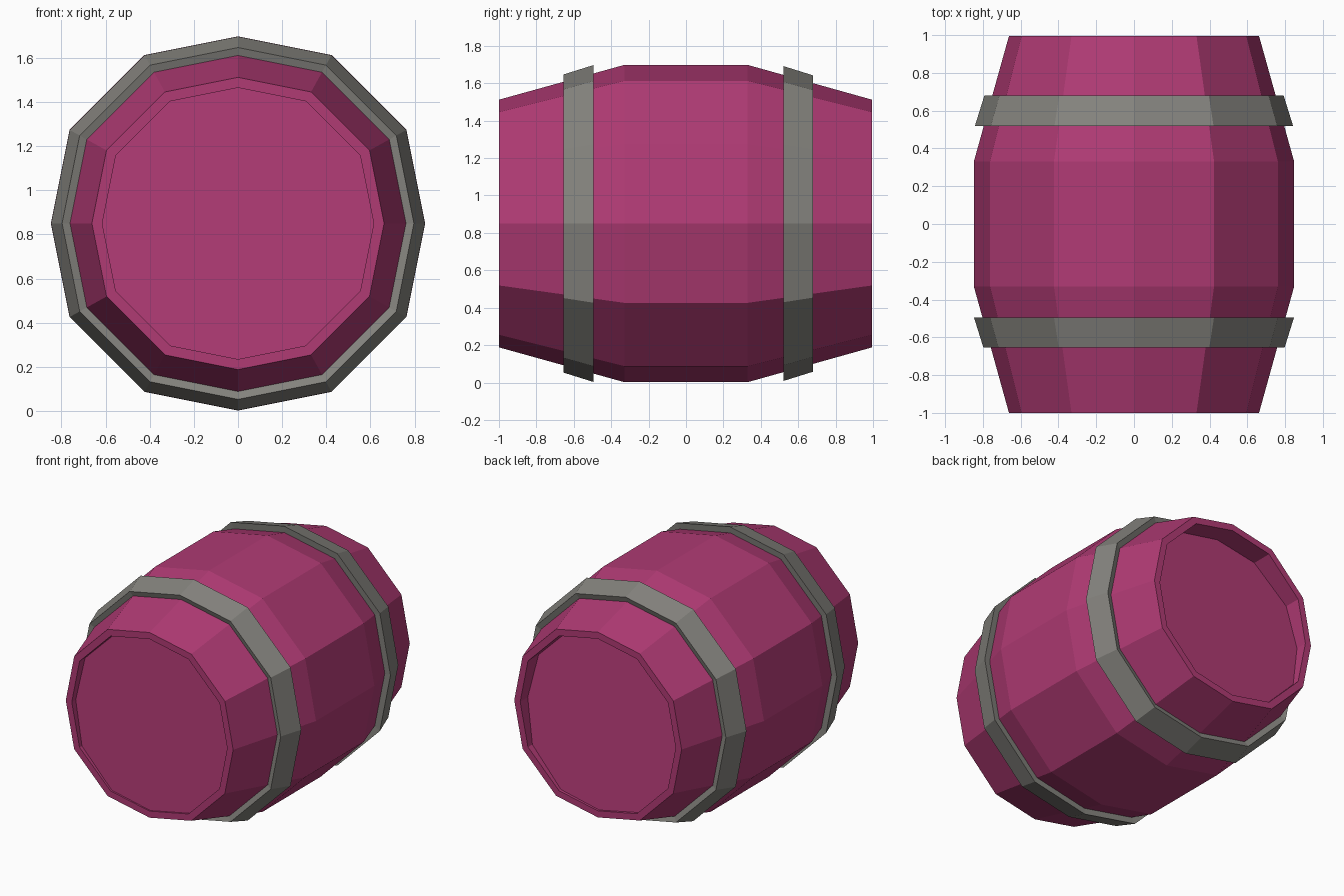
import bpy, bmesh

if "Cube" in bpy.data.objects:
    bpy.data.objects.remove(bpy.data.objects["Cube"])

CZ = 0.85  # height of the barrel axis
# squarish twelve-sided cross-section, unit radius
SECTION = [(0, 1), (.5, .9), (.9, .5), (1, 0), (.9, -.5), (.5, -.9),
           (0, -1), (-.5, -.9), (-.9, -.5), (-1, 0), (-.9, .5), (-.5, .9)]


def material(name, rgb):
    m = bpy.data.materials.new(name)
    m.diffuse_color = (*rgb, 1)
    m.use_nodes = True
    m.node_tree.nodes["Principled BSDF"].inputs["Base Color"].default_value = m.diffuse_color
    return m


def loft(name, profile, mat, closed):
    """Skin the section along (y, radius, lean) stations; closed joins last to first."""
    bm = bmesh.new()
    rings = [[bm.verts.new((x * r, y + z * lean, CZ + z * r)) for x, z in SECTION]
             for y, r, lean in profile]
    pairs = list(zip(rings, rings[1:]))
    if closed:
        pairs.append((rings[-1], rings[0]))
    for a, b in pairs:
        for i in range(12):
            j = (i + 1) % 12
            bm.faces.new((a[i], a[j], b[j], b[i]))
    if not closed:
        bm.faces.new(rings[0])
        bm.faces.new(rings[-1])
    bmesh.ops.recalc_face_normals(bm, faces=bm.faces)
    me = bpy.data.meshes.new(name)
    bm.to_mesh(me)
    bm.free()
    me.materials.append(mat)
    ob = bpy.data.objects.new(name, me)
    bpy.context.collection.objects.link(ob)


wood = material("magenta wood", (0.434, 0.043, 0.175))
metal = material("grey metal", (0.235, 0.23, 0.21))

# barrel body with slightly leaning recessed lids at both ends
loft("barrel_body", [(-.955, .615, .035), (-1, .615, 0), (-1, .662, 0), (-.33, .848, 0),
                     (.33, .848, 0), (.995, .662, 0), (.995, .615, 0), (.91, .615, -.07)],
     wood, False)

# two tapered hoops
for name, s, near, r in (("front_hoop", -1, .495, .847), ("back_hoop", 1, .52, .842)):
    far = near + .16
    loft(name, [(s * near, r, 0), (s * far, r - .05, 0), (s * (far - .014), r - .09, 0),
                (s * (near + .008), r - .07, 0)], metal, True)
